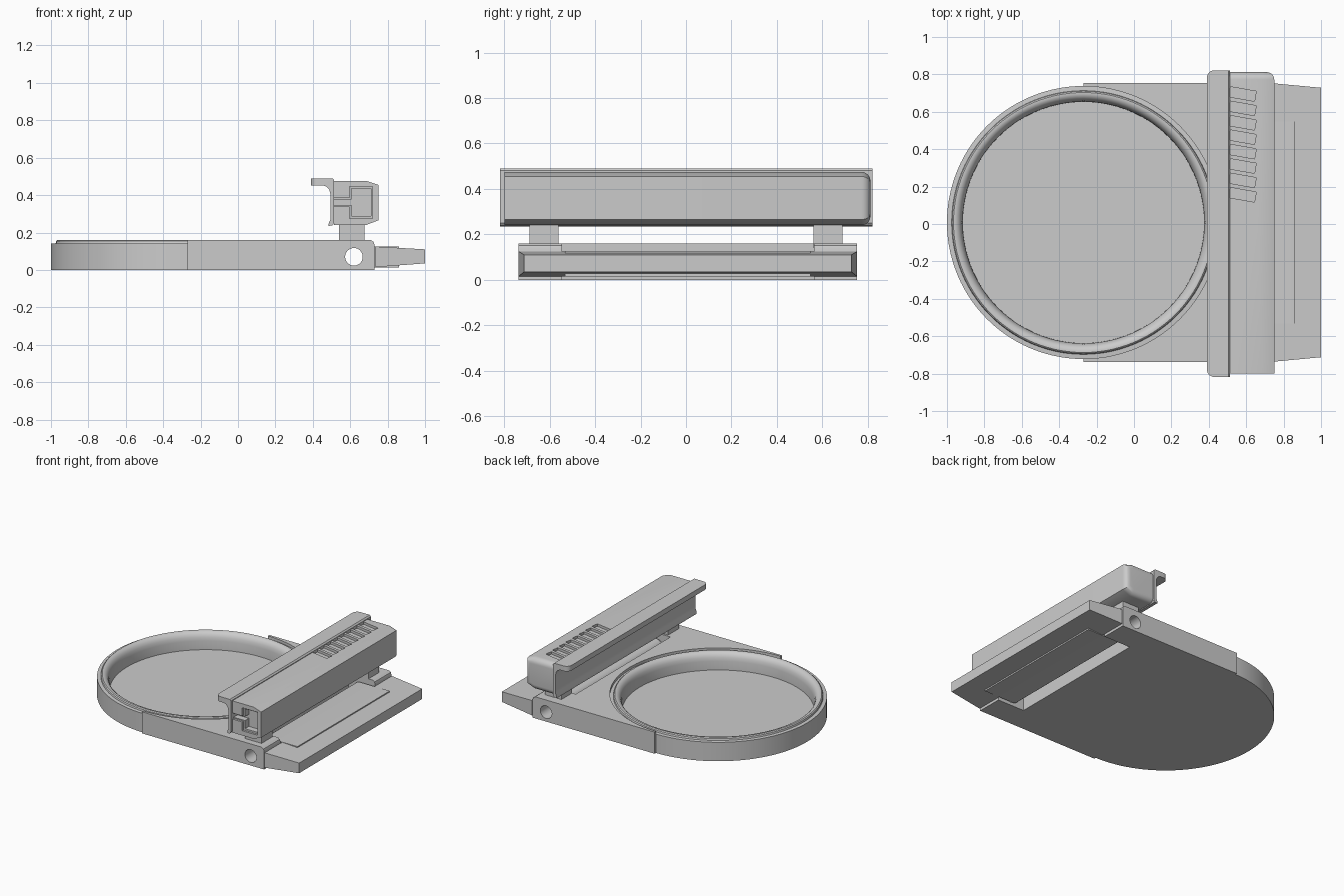
import bpy, bmesh, math
from mathutils import Matrix, Vector

if "Cube" in bpy.data.objects:
    bpy.data.objects.remove(bpy.data.objects["Cube"])

YC = 0.008  # centre line of the base in y


def finish(bm, name, smooth=True):
    bmesh.ops.recalc_face_normals(bm, faces=bm.faces)
    me = bpy.data.meshes.new(name)
    bm.to_mesh(me)
    bm.free()
    ob = bpy.data.objects.new(name, me)
    bpy.context.collection.objects.link(ob)
    if smooth:
        shade(ob)
    return ob


def activate(ob):
    bpy.ops.object.select_all(action='DESELECT')
    ob.select_set(True)
    bpy.context.view_layer.objects.active = ob


def shade(ob):
    activate(ob)
    bpy.ops.object.shade_smooth_by_angle(angle=math.radians(32))


def prism_bm(pts, y0, y1):
    """Extrude an (x, z) outline along y."""
    bm = bmesh.new()
    f = bm.faces.new([bm.verts.new((x, y0, z)) for x, z in pts])
    g = bmesh.ops.extrude_face_region(bm, geom=[f])['geom']
    bmesh.ops.translate(bm, vec=(0, y1 - y0, 0),
                        verts=[v for v in g if isinstance(v, bmesh.types.BMVert)])
    return bm


def prism(name, pts, y0, y1):
    return finish(prism_bm(pts, y0, y1), name)


def box(name, x0, x1, y0, y1, z0, z1):
    return prism(name, [(x0, z0), (x1, z0), (x1, z1), (x0, z1)], y0, y1)


def cylinder(name, loc, r, depth, along_y=False, seg=48):
    m = Matrix.Translation(loc)
    if along_y:
        m = m @ Matrix.Rotation(math.pi / 2, 4, 'X')
    bm = bmesh.new()
    bmesh.ops.create_cone(bm, cap_ends=True, segments=seg, radius1=r, radius2=r,
                          depth=depth, matrix=m)
    return finish(bm, name)


def cut(ob, cutter):
    activate(ob)
    mod = ob.modifiers.new("cut", 'BOOLEAN')
    mod.operation = 'DIFFERENCE'
    mod.solver = 'EXACT'
    mod.object = cutter
    bpy.ops.object.modifier_apply(modifier=mod.name)
    bpy.data.objects.remove(cutter)


# Round dish with stepped, rounded rim
bm = bmesh.new()
rim = [(0, 0), (.73, 0), (.73, .14), (.705, .142), (.702, .154), (.695, .16), (.685, .16),
       (.672, .155), (.66, .144), (.651, .126), (.646, .10), (.645, .035), (0, .035)]
vs = [bm.verts.new((r, 0, z)) for r, z in rim]
es = [bm.edges.new(p) for p in zip(vs, vs[1:])]
bmesh.ops.spin(bm, geom=vs + es, cent=(0, 0, 0), axis=(0, 0, 1),
               angle=2 * math.pi, steps=112)
bmesh.ops.remove_doubles(bm, verts=bm.verts, dist=1e-5)
bmesh.ops.translate(bm, verts=bm.verts, vec=(-.27, YC, 0))
finish(bm, "round_dish")

# Base block around the dish, with hinge notch and pin hole
base = prism("base_block", [(-.27, 0), (.73, 0), (.73, .135), (.725, .15), (.71, .16), (-.27, .16)],
             YC - .745, YC + .745)
cut(base, cylinder("dish_cutter", (-.27, YC, .08), .728, 1, seg=112))
cut(base, box("notch_cutter", .51, .8, YC - .555, YC + .555, -.1, .3))
cut(base, cylinder("pin_cutter", (.62, 0, .07), .047, 3, True))
shade(base)

# Hinge tongue with barrel end
arc = [(.62 + .056 * math.cos(a), .07 + .056 * math.sin(a))
       for a in [math.radians(90 + 15 * i) for i in range(13)]]
tongue = prism("hinge_tongue", arc + [(.86, .014), (.86, .126)], YC - .54, YC + .54)
cut(tongue, cylinder("pin_cutter", (.62, 0, .07), .047, 3, True))
shade(tongue)

# Tapered flap
bm = prism_bm([(.735, .015), (1, .035), (1, .11), (.735, .125)], YC - .745, YC + .745)
for v in bm.verts:
    if v.co.x > .9:
        v.co.y = YC + (v.co.y - YC) * .967
finish(bm, "flap")

# Two posts carrying the arm
for s, side in ((-1, "front"), (1, "back")):
    y = s * .625
    box(side + "_post", .54, .675, y - .063, y + .063, .14, .26)

# Arm: chamfered bar, rounded at the back end
bm = prism_bm([(.512, .24), (.685, .24), (.75, .265), (.75, .455), (.69, .475), (.512, .475)],
              -.80, .812)
bm.edges.ensure_lookup_table()
end = [e for e in bm.edges if all(v.co.y > .8 for v in e.verts)
       and not all(v.co.x < .52 for v in e.verts)]
bmesh.ops.bevel(bm, geom=end, offset=.04, segments=6, affect='EDGES', profile=.5)
arm = finish(bm, "arm_bar", False)

# T-shaped recess in the front end
cut(arm, prism("tee_cutter", [(.50, .34), (.595, .34), (.595, .275), (.72, .275),
                              (.72, .445), (.595, .445), (.595, .385), (.50, .385)], -.9, -.785))
cut(arm, prism("tee_inner_cutter", [(.50, .348), (.607, .348), (.607, .288), (.71, .288),
                                    (.71, .435), (.607, .435), (.607, .377), (.50, .377)],
               -.9, -.74))

# Slanted grip slots on top
for i in range(8):
    c = box("grip_cutter", -.07, .07, -.027, .027, -.018, .05)
    c.data.transform(Matrix.Translation((.58, .695 - .077 * i, .475))
                     @ Matrix.Rotation(math.radians(-10), 4, 'Z'))
    cut(arm, c)
shade(arm)

# Hooked rail along the inner side of the arm
bm = prism_bm([(.39, .49), (.505, .49), (.514, .48), (.514, .25), (.505, .238), (.485, .235),
               (.485, .248), (.494, .27), (.494, .405), (.488, .43), (.474, .445), (.455, .452),
               (.39, .452)], -.818, .822)
corner = [e for e in bm.edges if all(v.co.x < .391 for v in e.verts)
          and abs(e.verts[0].co.y - e.verts[1].co.y) < .01]
bmesh.ops.bevel(bm, geom=corner, offset=.04, segments=6, affect='EDGES', profile=.5)
finish(bm, "hook_rail")
